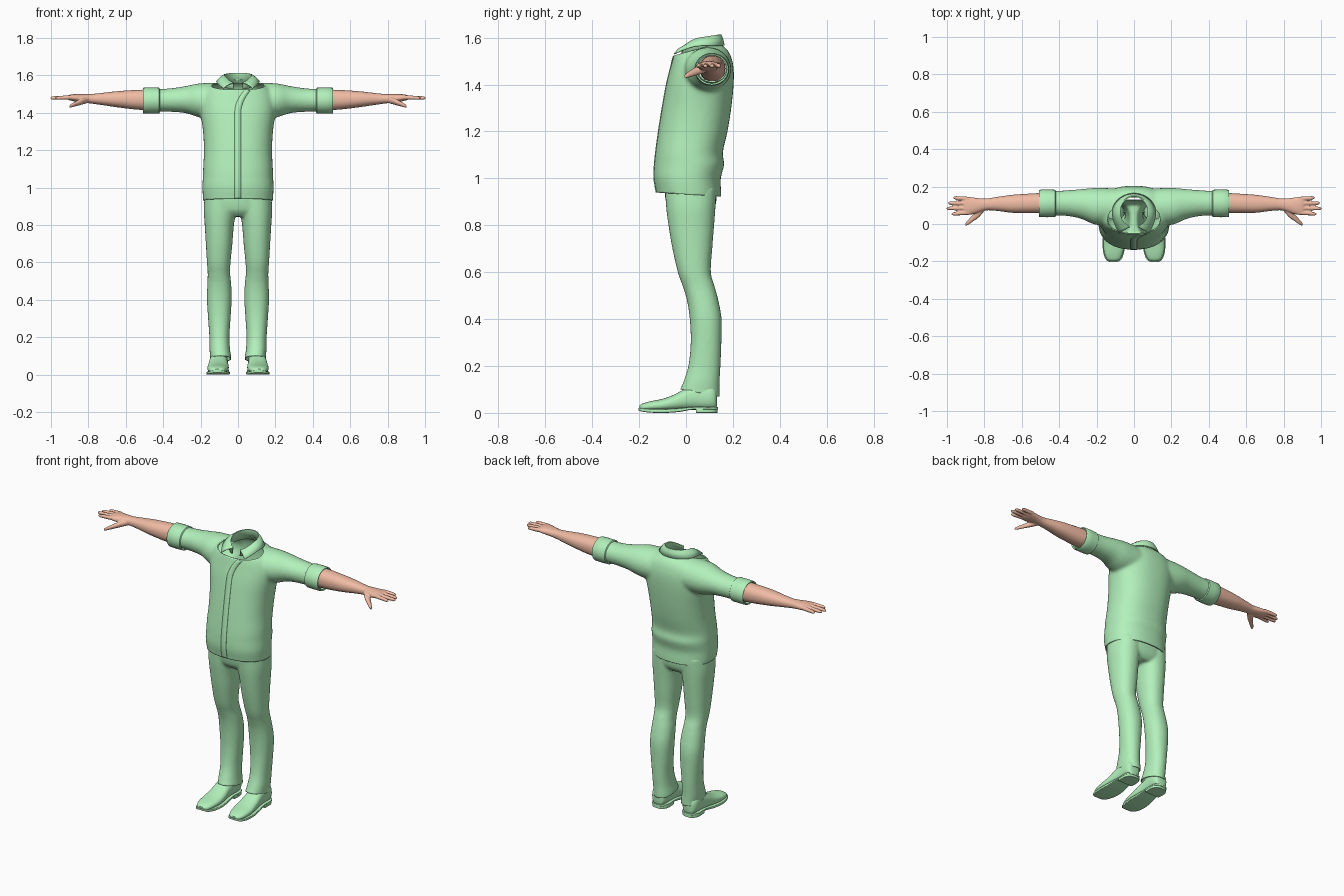
import bpy, bmesh
from math import sin, cos, pi, radians
from mathutils import Vector

if "Cube" in bpy.data.objects:
    bpy.data.objects.remove(bpy.data.objects["Cube"])


def material(name, rgb):
    m = bpy.data.materials.new(name)
    m.diffuse_color = (*rgb, 1)
    m.use_nodes = True
    m.node_tree.nodes["Principled BSDF"].inputs["Base Color"].default_value = m.diffuse_color
    return m


GREEN = material("green cloth", (0.45, 0.88, 0.5))
SKIN = material("skin", (0.87, 0.5, 0.37))


def spline(stations, sub):
    """Catmull-Rom interpolation of station tuples."""
    if sub == 1:
        return stations
    out, n = [], len(stations)
    for i in range(n - 1):
        p = [stations[min(max(i + k, 0), n - 1)] for k in (-1, 0, 1, 2)]
        for s in range(sub):
            t = s / sub
            out.append([0.5 * (2 * b + (c - a) * t + (2 * a - 5 * b + 4 * c - d) * t * t
                               + (3 * b - a - 3 * c + d) * t ** 3) for a, b, c, d in zip(*p)])
    return out + [stations[-1]]


def loft(bm, axis, stations, side=1, n=32, power=2.0, sub=4, caps=True):
    """Superellipse rings: station = (position, min a, max a, min b, max b)."""
    rings = []
    for t, a0, a1, b0, b1 in spline(stations, sub):
        ring = []
        for i in range(n):
            c, s = cos(2 * pi * i / n), sin(2 * pi * i / n)
            a = (a0 + a1) / 2 + (a1 - a0) / 2 * abs(c) ** (2 / power) * (1 if c > 0 else -1)
            b = (b0 + b1) / 2 + (b1 - b0) / 2 * abs(s) ** (2 / power) * (1 if s > 0 else -1)
            x, y, z = {'X': (t, a, b), 'Y': (a, t, b), 'Z': (a, b, t)}[axis]
            ring.append(bm.verts.new((x * side, y, z)))
        rings.append(ring)
    faces = []
    for r, q in zip(rings, rings[1:]):
        for i in range(n):
            j = (i + 1) % n
            faces.append(bm.faces.new((r[i], r[j], q[j], q[i])))
    if caps:
        faces += [bm.faces.new(rings[0]), bm.faces.new(rings[-1])]
    bmesh.ops.recalc_face_normals(bm, faces=faces)


def finish(name, bm, mat, voxel=0, smooth=3, cuts=(), thick=0, angle=50):
    """Optionally fuse by remesh, trim open with planes, give cloth thickness."""
    me = bpy.data.meshes.new(name)
    bm.to_mesh(me)
    ob = bpy.data.objects.new(name, me)
    bpy.context.collection.objects.link(ob)
    if voxel:
        r = ob.modifiers.new("fuse", 'REMESH')
        r.mode, r.voxel_size = 'VOXEL', voxel
        s = ob.modifiers.new("relax", 'SMOOTH')
        s.factor, s.iterations = 0.5, smooth
        dg = bpy.context.evaluated_depsgraph_get()
        ob.data = bpy.data.meshes.new_from_object(ob.evaluated_get(dg))
        ob.modifiers.clear()
        b = bmesh.new()
        b.from_mesh(ob.data)
        for co, no in cuts:
            bmesh.ops.bisect_plane(b, geom=b.verts[:] + b.edges[:] + b.faces[:], dist=1e-5,
                                   plane_co=co, plane_no=no, clear_outer=True)
        b.to_mesh(ob.data)
    ob.data.materials.clear()
    ob.data.materials.append(mat)
    if thick:
        m = ob.modifiers.new("cloth thickness", 'SOLIDIFY')
        m.thickness, m.offset = thick, -1
    bpy.ops.object.select_all(action='DESELECT')
    bpy.context.view_layer.objects.active = ob
    ob.select_set(True)
    bpy.ops.object.shade_smooth_by_angle(angle=radians(angle))
    return ob


# Shirt: body and sleeves fused, then cut open at hem, cuffs and neck
body = [(.88, .18, -.12, .15), (.94, .187, -.127, .15), (1.0, .19, -.137, .148),
        (1.06, .188, -.135, .163), (1.11, .186, -.13, .157), (1.2, .182, -.118, .177),
        (1.3, .187, -.102, .193), (1.4, .2, -.084, .203), (1.47, .2, -.067, .203),
        (1.52, .18, -.055, .192), (1.55, .14, -.045, .175), (1.57, .09, -.03, .152),
        (1.61, .075, -.02, .14)]
sleeve = [(.08, .0, .19, 1.37, 1.56), (.2, -.005, .193, 1.375, 1.558), (.28, .027, .187, 1.398, 1.543),
          (.36, .043, .18, 1.405, 1.531), (.44, .045, .177, 1.406, 1.527), (.54, .045, .175, 1.41, 1.525)]
bm = bmesh.new()
loft(bm, 'Z', [(z, -w, w, y0, y1) for z, w, y0, y1 in body], n=48, power=2.3)
for side in (1, -1):
    loft(bm, 'X', sleeve, side)
finish("shirt", bm, GREEN, .01, 5,
       [((0, 0, .932), (0, -.06, -1)), ((.49, 0, 0), (1, 0, 0)), ((-.49, 0, 0), (-1, 0, 0)),
        ((0, -.03, 1.53), (0, -.28, 1))], thick=.006)

# Rolled cuffs
for side, label in ((1, "left"), (-1, "right")):
    bm = bmesh.new()
    rows = ((.418, .006), (.422, 0), (.465, -.001), (.505, 0), (.509, .003), (.506, .009), (.44, .011))
    loft(bm, 'X', [(x, .037 + d, .183 - d, 1.396 + d, 1.534 - d) for x, d in rows],
         side, sub=1, caps=False)
    finish(label + "_cuff", bm, GREEN)

# Folded collar: inner stand, rolled top, outer fall with points
bm = bmesh.new()
rows = []
N = 48
for i in range(N + 1):
    t = 2 * i / N - 1
    a, o = t * radians(162), t * radians(138)
    f, g = max(0, -cos(a)), max(0, -cos(o))
    top = 1.602 + .012 * cos(a) - .032 * f * f
    inner = Vector((.078 * sin(a), .062 + .083 * cos(a), 1.545 + .01 * cos(a) - .01 * f))
    crest = Vector((.073 * sin(a), .065 + .08 * cos(a), top))
    roll = Vector((.079 * sin(a), .065 + .086 * cos(a), top))
    fall = Vector((.118 * sin(o), .06 + (.105 + .06 * g) * cos(o), 1.567 - .062 * g * g))
    mid = roll.lerp(fall, .5) + Vector((0, 0, .006))
    rows.append([bm.verts.new(v) for v in (inner, crest, roll, mid, fall)])
for r, q in zip(rows, rows[1:]):
    for k in range(4):
        bm.faces.new((r[k], q[k], q[k + 1], r[k + 1]))
bmesh.ops.recalc_face_normals(bm, faces=bm.faces)
finish("collar", bm, GREEN, thick=.005)

# Button placket down the shirt front, curving aside at the neck
bm = bmesh.new()
pairs = []
for z, w, y0, y1 in spline(body[1:10], 4):
    bend = .05 * max(0, (z - 1.4) / .12) ** 2
    pairs.append([bm.verts.new((x + bend, y0 - .002, z)) for x in (-.018, .016)])
for p, q in zip(pairs, pairs[1:]):
    bm.faces.new((p[0], p[1], q[1], q[0]))
finish("placket", bm, GREEN, thick=.005)

# Trousers: hips and two legs fused, hems cut on a slant
hips = [(.845, .13, -.05, .1), (.88, .178, -.08, .125), (.95, .178, -.092, .132), (1.0, .17, -.09, .13)]
leg = [(.96, .01, .178, -.09, .13), (.88, .01, .183, -.085, .126), (.8, .022, .178, -.075, .12),
       (.7, .03, .172, -.058, .112), (.6, .04, .166, -.035, .106), (.54, .042, .162, -.014, .122),
       (.48, .036, .164, .004, .138), (.4, .034, .166, .016, .152), (.3, .04, .16, .02, .151),
       (.2, .046, .153, .01, .147), (.13, .042, .152, -.012, .143), (.09, .036, .149, -.028, .143),
       (.03, .034, .15, -.035, .143)]
bm = bmesh.new()
loft(bm, 'Z', [(z, -w, w, y0, y1) for z, w, y0, y1 in hips], n=48, power=2.4)
for side in (1, -1):
    loft(bm, 'Z', leg, side, power=2.2)
finish("trousers", bm, GREEN, .008, 4,
       [((0, -.02, .1), (0, -.19, -1)), ((0, 0, .985), (0, 0, 1))], thick=.005)

# Shoes: upper, sole and heel block
upper = [(-.198, .09, .13, .012, .03), (-.185, .072, .147, .008, .04), (-.15, .058, .16, .008, .05),
         (-.1, .05, .164, .008, .06), (-.05, .05, .16, .01, .078), (0, .055, .155, .012, .105),
         (.05, .055, .15, .012, .125), (.1, .055, .15, .012, .125), (.125, .065, .14, .015, .11),
         (.132, .085, .12, .03, .09)]
sole = [(-.203, .09, .13, .012, .022), (-.19, .068, .15, .006, .02), (-.15, .053, .165, .001, .017),
        (-.09, .044, .168, 0, .017), (-.03, .047, .162, .004, .02), (.03, .052, .155, .014, .026),
        (.09, .049, .155, .014, .026), (.125, .062, .142, .014, .026), (.137, .085, .12, .014, .026)]
heel = [(.042, .053, .153, 0, .02), (.09, .05, .154, 0, .02), (.122, .062, .142, 0, .02), (.134, .085, .12, 0, .02)]
for side, label in ((1, "left"), (-1, "right")):
    for part, prof, power in (("shoe_upper", upper, 2.4), ("shoe_sole", sole, 8), ("shoe_heel", heel, 12)):
        bm = bmesh.new()
        loft(bm, 'Y', prof, side, power=power)
        finish(label + "_" + part, bm, GREEN, angle=40)

# Arms: forearm, palm, fingers and thumb fused
forearm = [(.45, .058, .168, 1.412, 1.525), (.55, .058, .163, 1.418, 1.522), (.65, .06, .156, 1.43, 1.515),
           (.73, .07, .145, 1.442, 1.506), (.79, .073, .136, 1.45, 1.5), (.83, .062, .138, 1.455, 1.5),
           (.87, .05, .143, 1.46, 1.5), (.9, .05, .144, 1.467, 1.496), (.912, .056, .138, 1.473, 1.49)]
fingers = [(.061, .053, .976), (.085, .083, 1.003), (.11, .112, .994), (.134, .141, .967)]
thumb = [(.795, .075, .105, 1.455, 1.485), (.83, .035, .085, 1.445, 1.48), (.86, .014, .052, 1.437, 1.466),
         (.885, -.004, .024, 1.43, 1.452), (.9, -.01, .008, 1.427, 1.442)]
for side, label in ((1, "left"), (-1, "right")):
    bm = bmesh.new()
    loft(bm, 'X', forearm, side, power=2.2)
    loft(bm, 'X', thumb, side, n=16)
    for ya, yb, tip in fingers:
        st = []
        for x, k, r in ((.88, 0, .0115), (.91, .3, .0115), (.945, .6, .0105), (tip - .012, .9, .009), (tip, 1, .004)):
            y, z = ya + (yb - ya) * k, 1.483 - .004 * k
            st.append((x, y - r, y + r, z - r, z + r))
        loft(bm, 'X', st, side, n=16)
    finish(label + "_arm", bm, SKIN, .004, 2)
